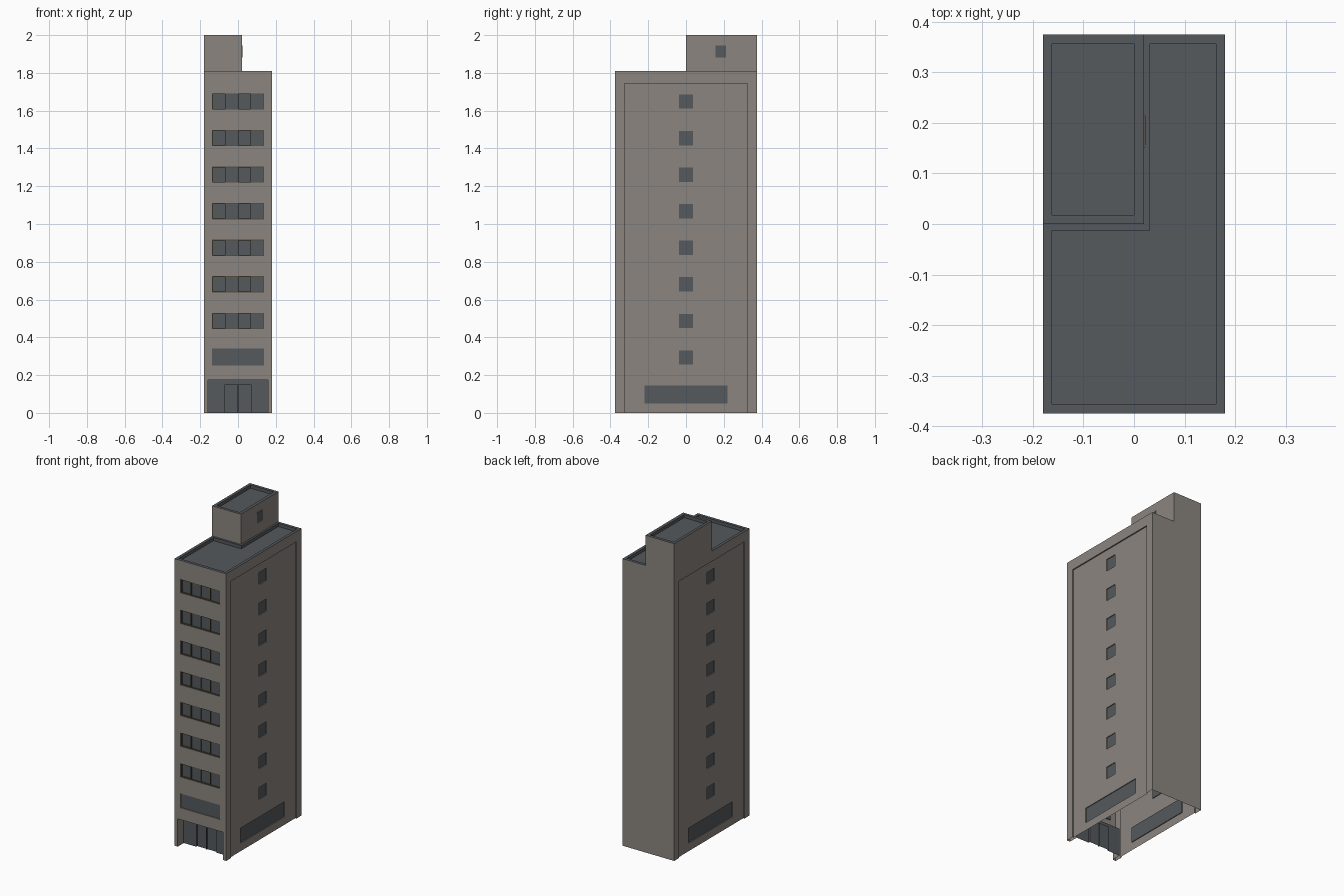
import bpy, bmesh
from mathutils import Vector

if "Cube" in bpy.data.objects:
    bpy.data.objects.remove(bpy.data.objects["Cube"])


def material(name, rgb):
    m = bpy.data.materials.new(name)
    m.diffuse_color = (*rgb, 1)
    m.use_nodes = True
    m.node_tree.nodes["Principled BSDF"].inputs["Base Color"].default_value = m.diffuse_color
    return m


MATS = [material("stone_wall", (0.26, 0.235, 0.215)),
        material("dark_glass_and_roof", (0.09, 0.10, 0.108)),
        material("olive_window_frame", (0.085, 0.075, 0.04))]
WALL, DARK, OLIVE = 0, 1, 2
X, Y, Z = Vector((1, 0, 0)), Vector((0, 1, 0)), Vector((0, 0, 1))


def panel(name, origin, u, v, rects):
    """Relief wall: rects are (u0, u1, v0, v1, material, depth, reveal material);
    later rects override earlier ones, steps in depth get reveal faces."""
    us = sorted({round(c, 4) for r in rects for c in r[:2]})
    vs = sorted({round(c, 4) for r in rects for c in r[2:4]})
    n = u.cross(v)
    bm = bmesh.new()

    def quad(pts, mat):
        f = bm.faces.new([bm.verts.new(origin + u * a + v * b - n * d) for a, b, d in pts])
        f.material_index = mat

    def cell(i, j):
        a, b = (us[i] + us[i + 1]) / 2, (vs[j] + vs[j + 1]) / 2
        return [r for r in rects if r[0] < a < r[1] and r[2] < b < r[3]][-1][4:]

    cells = {(i, j): cell(i, j) for i in range(len(us) - 1) for j in range(len(vs) - 1)}
    for (i, j), (mat, d, rev) in cells.items():
        a0, a1, b0, b1 = us[i], us[i + 1], vs[j], vs[j + 1]
        quad([(a0, b0, d), (a1, b0, d), (a1, b1, d), (a0, b1, d)], mat)
        right, up = cells.get((i + 1, j)), cells.get((i, j + 1))
        if right and right[1] != d:
            e = right[1]
            quad([(a1, b0, e), (a1, b1, e), (a1, b1, d), (a1, b0, d)], right[2] if e > d else rev)
        if up and up[1] != d:
            e = up[1]
            quad([(a0, b1, e), (a0, b1, d), (a1, b1, d), (a1, b1, e)], up[2] if e > d else rev)
    bmesh.ops.remove_doubles(bm, verts=bm.verts, dist=1e-5)
    finish(name, bm)


def finish(name, bm):
    me = bpy.data.meshes.new(name)
    bm.to_mesh(me)
    bm.free()
    for m in MATS:
        me.materials.append(m)
    bpy.context.collection.objects.link(bpy.data.objects.new(name, me))


def box(name, x0, x1, y0, y1, z0, z1, mat):
    bm = bmesh.new()
    bmesh.ops.create_cube(bm, size=1)
    for p in bm.verts:
        p.co = Vector(((x0 + x1) / 2 + p.co.x * (x1 - x0),
                       (y0 + y1) / 2 + p.co.y * (y1 - y0),
                       (z0 + z1) / 2 + p.co.z * (z1 - z0)))
    for f in bm.faces:
        f.material_index = mat
    finish(name, bm)


W, D, H, TOP = 0.18, 0.375, 1.81, 2.0
STEP = 0.1936

# Front wall: recessed entrance, plain first floor window, seven framed windows
front = [(-W, W, 0, H, WALL, 0, WALL),
         (-0.158, 0.158, 0, 0.175, DARK, 0.06, WALL),
         (-0.07, 0.07, 0, 0.15, DARK, 0.07, DARK),
         (-0.002, 0.002, 0, 0.15, DARK, 0.06, DARK),
         (-0.138, 0.138, 0.25, 0.34, DARK, 0.006, WALL)]
for k in range(7):
    z = 0.487 + k * STEP
    front.append((-0.138, 0.138, z - 0.043, z + 0.043, OLIVE, 0.002, WALL))
    for p in range(4):
        x = -0.134 + p * 0.067
        front.append((x + 0.0015, x + 0.0655, z - 0.039, z + 0.039, DARK,
                      0.008 if p % 2 else 0.011, OLIVE))
panel("front_wall", -D * Y, X, Z, front)

# Side walls: shallow recessed field, wide low window, column of small windows
side = [(-D, D, 0, H, WALL, 0, WALL),
        (-0.325, 0.325, 0, 1.745, WALL, 0.008, WALL),
        (-0.22, 0.22, 0.05, 0.145, DARK, 0.013, WALL)]
for k in range(8):
    z = 0.293 + k * STEP
    side.append((-0.038, 0.038, z - 0.038, z + 0.038, DARK, 0.013, WALL))
panel("right_wall", W * X, Y, Z, side)
panel("left_wall", -W * X, -Y, Z, side)

# Plain back wall
panel("back_wall", D * Y, -X, Z, [(-W, W, 0, H, WALL, 0, WALL)])

# Main roof: L-shaped sunken deck inside a parapet
panel("main_roof", H * Z, X, Y, [
    (-W, W, -D, D, DARK, 0, DARK),
    (-0.162, 0.162, -0.356, 0.356, DARK, 0.02, DARK),
    (-W, 0.032, -0.013, D, DARK, 0, DARK)])

# Rooftop stair house: four walls and a sunken roof
PX = 0.02
for name, origin, u, a, b in [("front", 0 * Y, X, -W, PX), ("right", PX * X, Y, 0, D),
                              ("back", D * Y, -X, -PX, W), ("left", -W * X, -Y, -D, 0)]:
    panel("stair_house_" + name, origin, u, Z, [(a, b, H, TOP, WALL, 0, WALL)])
panel("stair_house_roof", TOP * Z, X, Y, [
    (-W, PX, 0, D, DARK, 0, DARK),
    (-0.162, 0.0, 0.018, 0.356, DARK, 0.02, DARK)])

# Stair house door with a glazed upper half
box("roof_door", PX - 0.002, PX + 0.002, 0.15, 0.215, H, 1.95, WALL)
box("roof_door_glass", PX - 0.002, PX + 0.004, 0.157, 0.213, 1.882, 1.946, DARK)
